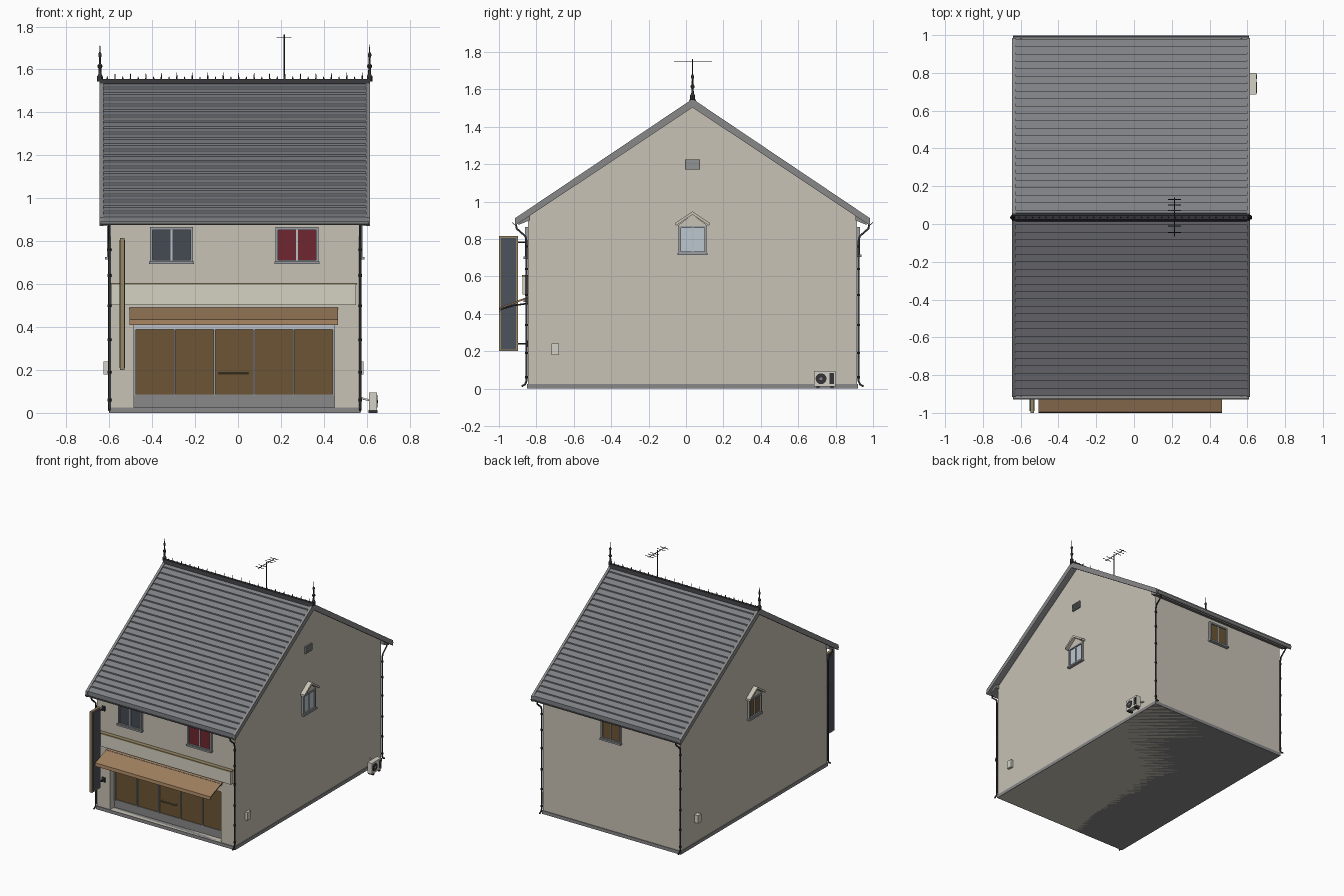
import bpy, bmesh, math
from mathutils import Matrix, Vector

if "Cube" in bpy.data.objects:
    bpy.data.objects.remove(bpy.data.objects["Cube"])


def material(name, r, g, b):
    m = bpy.data.materials.new(name)
    m.diffuse_color = (r, g, b, 1)
    m.use_nodes = True
    m.node_tree.nodes["Principled BSDF"].inputs["Base Color"].default_value = m.diffuse_color
    return m


WALL = material("render_wall", 0.58, 0.54, 0.46)
BAND = material("pale_band", 0.66, 0.64, 0.54)
ROOF = material("slate", 0.21, 0.215, 0.235)
TRIM = material("grey_trim", 0.25, 0.25, 0.25)
FRAME = material("frame_grey", 0.33, 0.34, 0.36)
STEEL = material("pale_steel", 0.5, 0.53, 0.58)
IRON = material("dark_iron", 0.035, 0.035, 0.04)
BROWN = material("brown_panel", 0.15, 0.09, 0.035)
CANVAS = material("awning_canvas", 0.35, 0.21, 0.11)
GLASS = material("dark_glass", 0.06, 0.07, 0.085)
RED = material("red_curtain", 0.16, 0.02, 0.03)
PALE = material("pale_glass", 0.5, 0.57, 0.62)
GOLD = material("tan_edge", 0.3, 0.24, 0.13)
WHITE = material("off_white", 0.66, 0.64, 0.57)

XL, XR, XC = -0.595, 0.565, -0.015     # side walls and centre
YF, YB, YC = -0.845, 0.915, 0.035      # front, back, ridge
RX, REACH, PITCH, TOP = 0.63, 0.945, 0.668, 1.545


def finish(name, bm, mat, M=None):
    bmesh.ops.recalc_face_normals(bm, faces=bm.faces)
    me = bpy.data.meshes.new(name)
    bm.to_mesh(me)
    bm.free()
    if M:
        me.transform(M)
    me.materials.append(mat)
    ob = bpy.data.objects.new(name, me)
    bpy.context.collection.objects.link(ob)
    return ob


def box(name, x, y, z, mat, M=None):
    bm = bmesh.new()
    bmesh.ops.create_cube(bm, size=1)
    for v in bm.verts:
        v.co = [(r[0] + r[1]) / 2 + c * (r[1] - r[0]) for r, c in zip((x, y, z), v.co)]
    return finish(name, bm, mat, M)


def extrude(name, yz, x0, x1, mat, M=None):
    """Extrude a closed y/z outline along x."""
    bm = bmesh.new()
    f = bm.faces.new([bm.verts.new((x0, y, z)) for y, z in yz])
    r = bmesh.ops.extrude_face_region(bm, geom=[f])
    moved = [g for g in r["geom"] if isinstance(g, bmesh.types.BMVert)]
    bmesh.ops.translate(bm, verts=moved, vec=(x1 - x0, 0, 0))
    return finish(name, bm, mat, M)


def lathe(name, rz, loc, mat, steps=12, M=None):
    bm = bmesh.new()
    vs = [bm.verts.new((r, 0, z)) for r, z in rz]
    es = [bm.edges.new(p) for p in zip(vs, vs[1:])]
    bmesh.ops.spin(bm, geom=vs + es, cent=(0, 0, 0), axis=(0, 0, 1), angle=math.tau, steps=steps)
    bmesh.ops.remove_doubles(bm, verts=bm.verts, dist=1e-5)
    ob = finish(name, bm, mat, Matrix.Translation(loc) @ (M or Matrix()))
    bpy.context.view_layer.objects.active = ob
    ob.select_set(True)
    bpy.ops.object.shade_smooth_by_angle()
    ob.select_set(False)
    return ob


def tube(name, pts, r, mat):
    cu = bpy.data.curves.new(name, 'CURVE')
    cu.dimensions = '3D'
    cu.bevel_depth, cu.bevel_resolution, cu.use_fill_caps = r, 1, True
    s = cu.splines.new('POLY')
    s.points.add(len(pts) - 1)
    for p, c in zip(s.points, pts):
        p.co = (*c, 1)
    cu.materials.append(mat)
    ob = bpy.data.objects.new(name, cu)
    bpy.context.collection.objects.link(ob)
    return ob


def slope(d, drop=0.0):
    return TOP - drop - PITCH * abs(d)


# House body with the recessed shop opening cut out
hw = (YB - YF) / 2
body = extrude("house_walls", [(YF, 0), (YB, 0), (YB, slope(hw, .03)), (YC, TOP - .03), (YF, slope(hw, .03))], XL, XR, WALL)
cutter = box("shop_opening_cutter", (-.485, .45), (-1, -.78), (.025, .41), WALL)
cutter.hide_render = True
cutter.hide_set(True)
cut = body.modifiers.new("shop_opening", 'BOOLEAN')
cut.operation, cut.object, cut.solver = 'DIFFERENCE', cutter, 'EXACT'
box("plinth", (XL - .005, XR + .005), (YF - .005, YB + .005), (0, .025), TRIM)

# Roof: stepped slate courses down both slopes
N = 24
half = []
for i in range(N):
    a, b = REACH * i / N, REACH * (i + 1) / N
    half += [(a, slope(a, .009)), (b, slope(b))]
under = [(REACH, slope(REACH, .035)), (0, TOP - .035)]
for name, side in (("front_roof_slope", -1), ("back_roof_slope", 1)):
    extrude(name, [(YC + side * d, z) for d, z in half + under], XC - RX + .01, XC + RX - .01, ROOF)

# Bargeboards on the gables
for s in (-1, 1):
    d = REACH + .005
    edge = [(YC - d, slope(d)), (YC, TOP + .004), (YC + d, slope(d)),
            (YC + d, slope(d, .04)), (YC, TOP - .042), (YC - d, slope(d, .04))]
    extrude("bargeboard", edge, XC + s * RX, XC + s * (RX - .018), TRIM)

# Ridge cap, cresting spikes and end finials
extrude("ridge_cap", [(YC - .022, 1.532), (YC - .01, 1.556), (YC + .01, 1.556), (YC + .022, 1.532)], XC - RX, XC + RX, IRON)
for i in range(34):
    x = XC + (i - 16.5) * .036
    h = .032 if i % 2 else .014
    lathe("ridge_spike", [(0, 0), (.0035, 0), (.0025, h * .5), (0, h)], (x, YC, 1.555), IRON, 6)
finial = [(0, 0), (.013, 0), (.013, .025), (.007, .035), (.006, .06), (.011, .068), (.011, .076),
          (.005, .084), (.004, .11), (.008, .12), (.008, .128), (.003, .138), (0, .185)]
for s in (-1, 1):
    lathe("ridge_finial", finial, (XC + s * (RX - .002), YC, 1.543), IRON)

# Gutters, fascias and four downpipes with collars
for s in (-1, 1):
    Y = lambda d: YC + s * d
    arc = [(math.cos(t), math.sin(t)) for t in (math.pi * (1 + k / 8) for k in range(9))]
    u = [(Y(.948 + .016 * c), .891 + .016 * q) for c, q in arc]
    u += [(Y(.948 + .012 * c), .891 + .012 * q) for c, q in reversed(arc)]
    extrude("gutter", u, XC - RX + .005, XC + RX - .005, TRIM)
    extrude("eaves_soffit", [(Y(.93), .875), (Y(.93), .905), (Y(.87), .935), (Y(.87), .9)], XC - RX + .02, XC + RX - .02, TRIM)
    for x in (XL - .004, XR + .004):
        w = hw + .008
        tube("downpipe", [(x, Y(.945), .88), (x, Y(.94), .855), (x, Y(w + .006), .815), (x, Y(w), .79),
                          (x, Y(w), .04), (x, Y(w + .008), .022), (x, Y(w + .026), .012)], .006, IRON)
        for z in (.06, .19, .34, .5, .64, .76):
            lathe("pipe_collar", [(0, -.006), (.0085, -.006), (.0085, .006), (0, .006)], (x, Y(w), z), IRON, 8)


def place(x, y, z, deg):
    return Matrix.Translation((x, y, z)) @ Matrix.Rotation(math.radians(deg), 4, 'Z')


def window(name, M, w, h, glass, hood=False):
    """Two-pane window; local -y faces outwards, origin at bottom centre."""
    a = w / 2
    box(name + "_glass", (-a + .006, a - .006), (-.006, .02), (.006, h - .006), glass, M)
    for s in (-1, 1):
        box(name + "_jamb", sorted((s * a, s * (a - .012))), (-.016, .01), (0, h), FRAME, M)
    for z in (0, h - .012):
        box(name + "_rail", (-a, a), (-.016, .01), (z, z + .012), FRAME, M)
    box(name + "_mullion", (-.004, .004), (-.012, .01), (.006, h - .006), STEEL, M)
    box(name + "_sill", (-a - .005, a + .005), (-.024, .01), (-.006, .006), FRAME, M)
    if hood:
        b, R = a + .016, M @ Matrix.Rotation(math.radians(90), 4, 'Z')
        peak = [(-b, h), (0, h + .06), (b, h), (b, h + .016), (0, h + .078), (-b, h + .016)]
        extrude(name + "_hood", peak, -.035, .01, WALL, R)
        extrude(name + "_pediment", [(-b + .01, h), (b - .01, h), (0, h + .062)], -.012, .01, WALL, R)


window("front_left_window", place(-.31, YF, .7, 0), .2, .165, GLASS)
window("front_right_window", place(.275, YF, .7, 0), .2, .165, RED)
window("back_window", place(XC, YB, .71, 180), .165, .155, BROWN)
window("right_gable_window", place(XR, YC, .72, 90), .15, .15, PALE, True)
window("left_gable_window", place(XL, YC, .72, -90), .15, .15, BROWN, True)

# Louvred gable vent on the right
box("vent_frame", (XR - .01, XR + .01), (-.005, .075), (1.172, 1.226), TRIM)
for i in range(5):
    box("vent_louvre", (XR, XR + .014), (.001, .069), (1.178 + i * .009, 1.183 + i * .009), FRAME)

# Shop front inside the recess
box("shop_panels", (-.485, .45), (-.79, -.77), (.085, .39), BROWN)
box("shop_kickboard", (-.485, .45), (-.795, -.77), (.02, .085), TRIM)
box("shop_head_rail", (-.485, .45), (-.8, -.77), (.388, .41), STEEL)
for i in range(6):
    x = -.4795 + i * .1848
    box("shop_mullion", (x - .004, x + .004), (-.8, -.78), (.08, .39), FRAME)
tube("shop_door_handle", [(-.09, -.81, .185), (.05, -.81, .185)], .004, GOLD)
for x in (-.08, .04):
    tube("handle_post", [(x, -.81, .185), (x, -.785, .185)], .003, GOLD)

# Pale fascia band above the shop
box("shop_fascia", (-.59, .55), (-.874, YF + .01), (.503, .598), BAND)
box("fascia_cap", (-.595, .555), (-.878, YF + .01), (.597, .606), GOLD)

# Awning with valance and folding arms
extrude("awning", [(YF, .492), (-.996, .434), (-1, .41), (-.994, .41), (-.99, .428), (YF, .482)], -.505, .465, CANVAS)
box("awning_cassette", (-.495, .455), (-.868, YF + .01), (.462, .485), TRIM)
for x in (-.495, .425):
    tube("awning_arm", [(x, YF, .455), (x, -.92, .445), (x, -.99, .425)], .005, IRON)

# Projecting blade sign on two brackets
box("blade_sign_frame", (-.549, -.529), (-1, -.898), (.2, .815), GOLD)
box("blade_sign_panel", (-.552, -.526), (-.99, -.908), (.21, .805), material("sign_grey", .075, .085, .11))
for z in (.24, .782):
    tube("sign_bracket", [(-.539, -.9, z), (-.539, YF, z)], .005, IRON)
    box("bracket_plate", (-.552, -.526), (-.852, YF + .005), (z - .018, z + .018), IRON)

# Meter boxes on both side walls
for x0, x1, y in ((XR - .005, .585, -.7), (-.627, XL + .005, .73)):
    box("meter_box", (x0, x1), (y - .02, y + .02), (.18, .24), WHITE)

# Air conditioner outside the right wall
box("air_conditioner", (.61, .648), (.685, .8), (.012, .095), WHITE)
for y in (.705, .78):
    box("conditioner_foot", (.608, .65), (y - .008, y + .008), (0, .013), IRON)
turn = Matrix.Rotation(math.radians(90), 4, 'Y')
lathe("fan_grille", [(0, 0), (.029, 0), (.029, .003), (0, .003)], (.6475, .722, .053), IRON, 24, turn)
lathe("fan_hub", [(0, 0), (.008, 0), (.008, .002), (0, .002)], (.6495, .722, .053), TRIM, 12, turn)
box("side_grille", (.64, .65), (.768, .792), (.025, .083), IRON)
tube("coolant_pipe", [(.61, .78, .06), (.585, .78, .065), (.56, .78, .08)], .005, WHITE)

# Roof aerial
tube("aerial_mast", [(.215, YC, 1.53), (.215, YC, 1.762)], .004, IRON)
tube("aerial_boom", [(.215, -.065, 1.75), (.215, .14, 1.75)], .0025, IRON)
for y in (-.045, -.01, .07, .1, .13):
    tube("aerial_element", [(.18, y, 1.75), (.25, y, 1.75)], .002, IRON)
